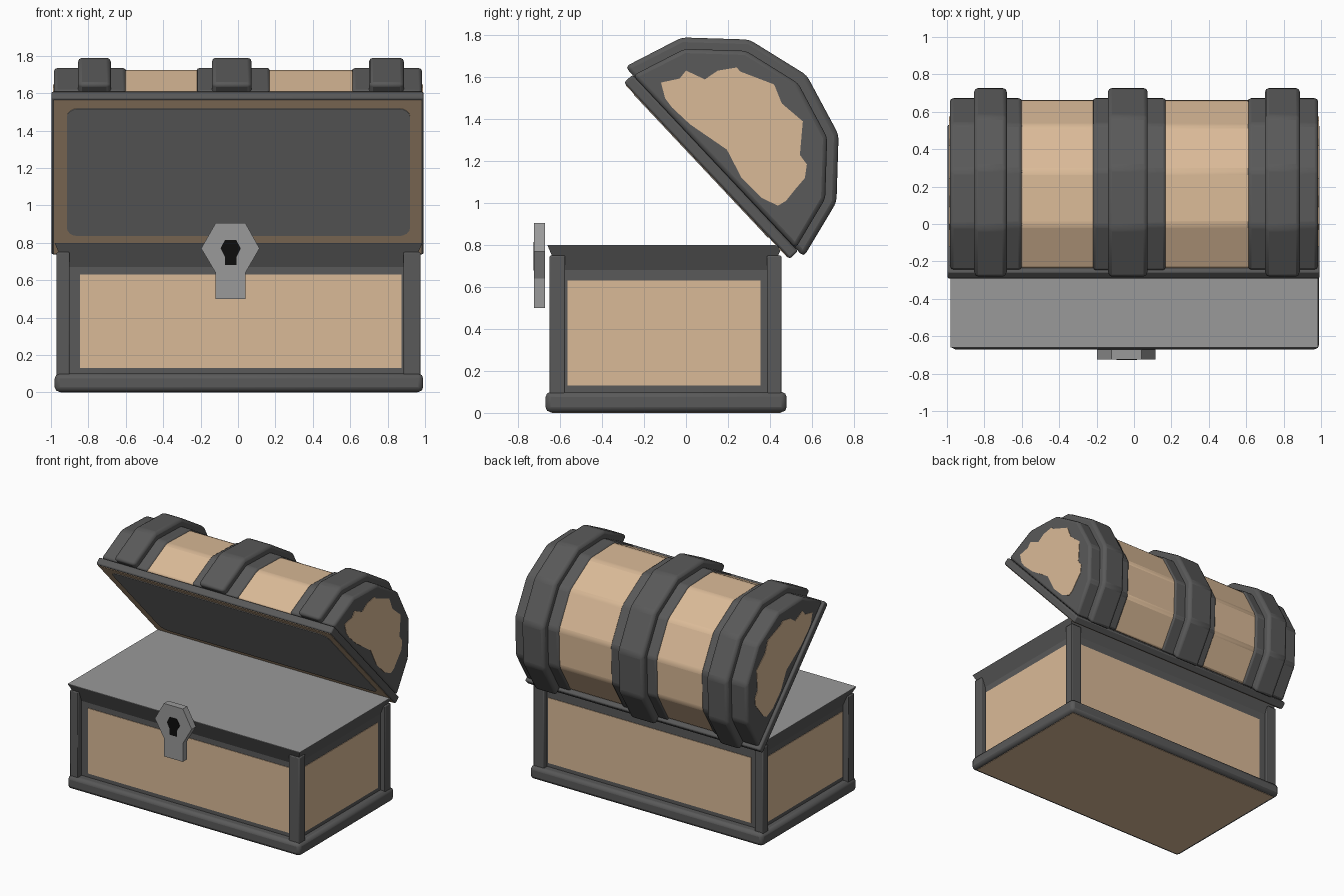
import bpy, bmesh, math
from mathutils import Matrix

if "Cube" in bpy.data.objects:
    bpy.data.objects.remove(bpy.data.objects["Cube"])


def material(name, rgb):
    m = bpy.data.materials.new(name)
    m.diffuse_color = (*rgb, 1)
    m.use_nodes = True
    m.node_tree.nodes["Principled BSDF"].inputs["Base Color"].default_value = m.diffuse_color
    return m


WOOD = material("wood", (0.70, 0.49, 0.31))
IRON = material("dark_iron", (0.10, 0.10, 0.10))
STEEL = material("light_steel", (0.32, 0.32, 0.32))
BLACK = material("keyhole_black", (0.004, 0.004, 0.004))

# Frame of the open lid: origin mid-span on its lower plane, tilted back
LID = Matrix.Translation((0, 0.095, 1.159)) @ Matrix.Rotation(math.radians(-46.8), 4, 'X')


def finish(name, bm, mat, bevel=0.0, frame=None, segments=2):
    bmesh.ops.recalc_face_normals(bm, faces=bm.faces)
    mesh = bpy.data.meshes.new(name)
    bm.to_mesh(mesh)
    bm.free()
    mesh.materials.append(mat)
    ob = bpy.data.objects.new(name, mesh)
    bpy.context.collection.objects.link(ob)
    if frame is not None:
        ob.matrix_world = frame
    if bevel:
        b = ob.modifiers.new("bevel", 'BEVEL')
        b.width, b.segments, b.limit_method = bevel, segments, 'ANGLE'
        b.angle_limit = math.radians(20)
        bpy.ops.object.select_all(action='DESELECT')
        ob.select_set(True)
        bpy.context.view_layer.objects.active = ob
        bpy.ops.object.shade_smooth_by_angle(angle=math.radians(28))
    return ob


def box(name, x, y, z, mat, bevel=0.0, frame=None, inset=0.0):
    """Box from ranges; inset narrows its bottom face."""
    bm = bmesh.new()
    rings = []
    for zz, i in ((z[0], inset), (z[1], 0)):
        rings.append([bm.verts.new((a, b, zz)) for a, b in (
            (x[0] + i, y[0] + i), (x[1] - i, y[0] + i), (x[1] - i, y[1] - i), (x[0] + i, y[1] - i))])
    bm.faces.new(rings[0])
    bm.faces.new(rings[1])
    for k in range(4):
        j = (k + 1) % 4
        bm.faces.new((rings[0][k], rings[0][j], rings[1][j], rings[1][k]))
    return finish(name, bm, mat, bevel, frame)


def extrude(name, pts, vec, mat, bevel=0.0, frame=None):
    """Extrude a closed polygon of 3D points along a vector."""
    bm = bmesh.new()
    f = bm.faces.new([bm.verts.new(p) for p in pts])
    r = bmesh.ops.extrude_face_region(bm, geom=[f], use_keep_orig=True)
    bmesh.ops.translate(bm, vec=vec, verts=[v for v in r["geom"] if isinstance(v, bmesh.types.BMVert)])
    return finish(name, bm, mat, bevel, frame)


def arch(name, x0, x1, r, mat, bevel):
    """Half twelve-sided barrel section across the lid."""
    pts = [(x0, r * math.cos(math.radians(a)), max(0.055, 0.037 + r * math.sin(math.radians(a))))
           for a in range(0, 181, 30)]
    return extrude(name, pts, (x1 - x0, 0, 0), mat, bevel, LID)


# Base: plinth, wooden bottom, recessed core, flared top rail and flat top
box("plinth", (-0.98, 0.99), (-0.67, 0.48), (0.003, 0.10), IRON, 0.025)
box("bottom_board", (-0.95, 0.96), (-0.64, 0.45), (0, 0.01), WOOD)
box("chest_core", (-0.925, 0.935), (-0.605, 0.415), (0.05, 0.78), IRON)
box("top_rail", (-0.98, 0.985), (-0.66, 0.46), (0.67, 0.798), IRON, inset=0.055)
box("chest_top", (-0.98, 0.985), (-0.66, 0.46), (0.797, 0.80), STEEL)

# Corner posts
for side, xr in (("left", (-0.97, -0.90)), ("right", (0.885, 0.975))):
    for end, yr in (("front", (-0.65, -0.576)), ("back", (0.386, 0.455))):
        box(f"{end}_{side}_post", xr, yr, (0.09, 0.75), IRON, 0.006)

# Wooden panels on the four sides
box("long_panels", (-0.845, 0.875), (-0.609, 0.419), (0.13, 0.63), WOOD)
box("end_panels", (-0.929, 0.939), (-0.565, 0.355), (0.13, 0.63), WOOD)

# Lock plate with keyhole
lock = [(-0.12, 0.905), (0.04, 0.905), (0.115, 0.77), (0.04, 0.64),
        (0.04, 0.50), (-0.12, 0.50), (-0.12, 0.64), (-0.197, 0.77)]
extrude("lock_plate", [(x, -0.725, z) for x, z in lock], (0, 0.053, 0), STEEL)
hole = [(-0.07, 0.815), (-0.01, 0.815), (0.015, 0.77), (-0.008, 0.725),
        (-0.008, 0.68), (-0.07, 0.68), (-0.07, 0.725), (-0.093, 0.77)]
extrude("keyhole", [(x, -0.728, z) for x, z in hole], (0, 0.01, 0), BLACK)

# Lid rim with wooden underside and rounded lining
box("lid_rim", (-0.998, 0.993), (-0.57, 0.583), (0.0, 0.055), IRON, 0.01, LID)
box("lid_underside", (-0.985, 0.98), (-0.555, 0.57), (-0.003, 0.01), WOOD, 0, LID)
lining = []
for cx, cy, a0 in ((0.86, 0.378, 0), (-0.855, 0.378, 90), (-0.855, -0.435, 180), (0.86, -0.435, 270)):
    for k in range(5):
        a = math.radians(a0 + k * 22.5)
        lining.append((cx + 0.06 * math.cos(a), cy + 0.06 * math.sin(a), -0.006))
extrude("lid_lining", lining, (0, 0, 0.012), STEEL, 0, LID)

# Barrel lid: wood between iron strips and raised bands
arch("lid_barrel", -0.65, 0.65, 0.555, WOOD, 0.02)
for name, x0, x1 in (("left_strip", -0.985, -0.597), ("middle_strip", -0.22, 0.17), ("right_strip", 0.607, 0.985)):
    arch(name, x0, x1, 0.566, IRON, 0.015 if name == "middle_strip" else 0.02)
for name, x0, x1 in (("left_band", -0.855, -0.68), ("middle_band", -0.14, 0.073), ("right_band", 0.70, 0.887)):
    arch(name, x0, x1, 0.622, IRON, 0.022)

# Ragged wooden patch on each end of the lid
patch = [(-.119, 1.575), (-.10, 1.50), (-.067, 1.456), (.02, 1.375), (.195, 1.255), (.265, 1.12),
         (.36, 1.025), (.438, .988), (.476, 1.01), (.52, 1.065), (.567, 1.12), (.576, 1.185),
         (.543, 1.23), (.557, 1.39), (.457, 1.475), (.42, 1.566), (.257, 1.628), (.243, 1.647),
         (.152, 1.632), (.09, 1.59), (0, 1.632), (-.03, 1.594)]
for side, x in (("left", -0.988), ("right", 0.978)):
    extrude(f"{side}_end_wood", [(x, y, z) for y, z in patch], (0.01, 0, 0), WOOD)
